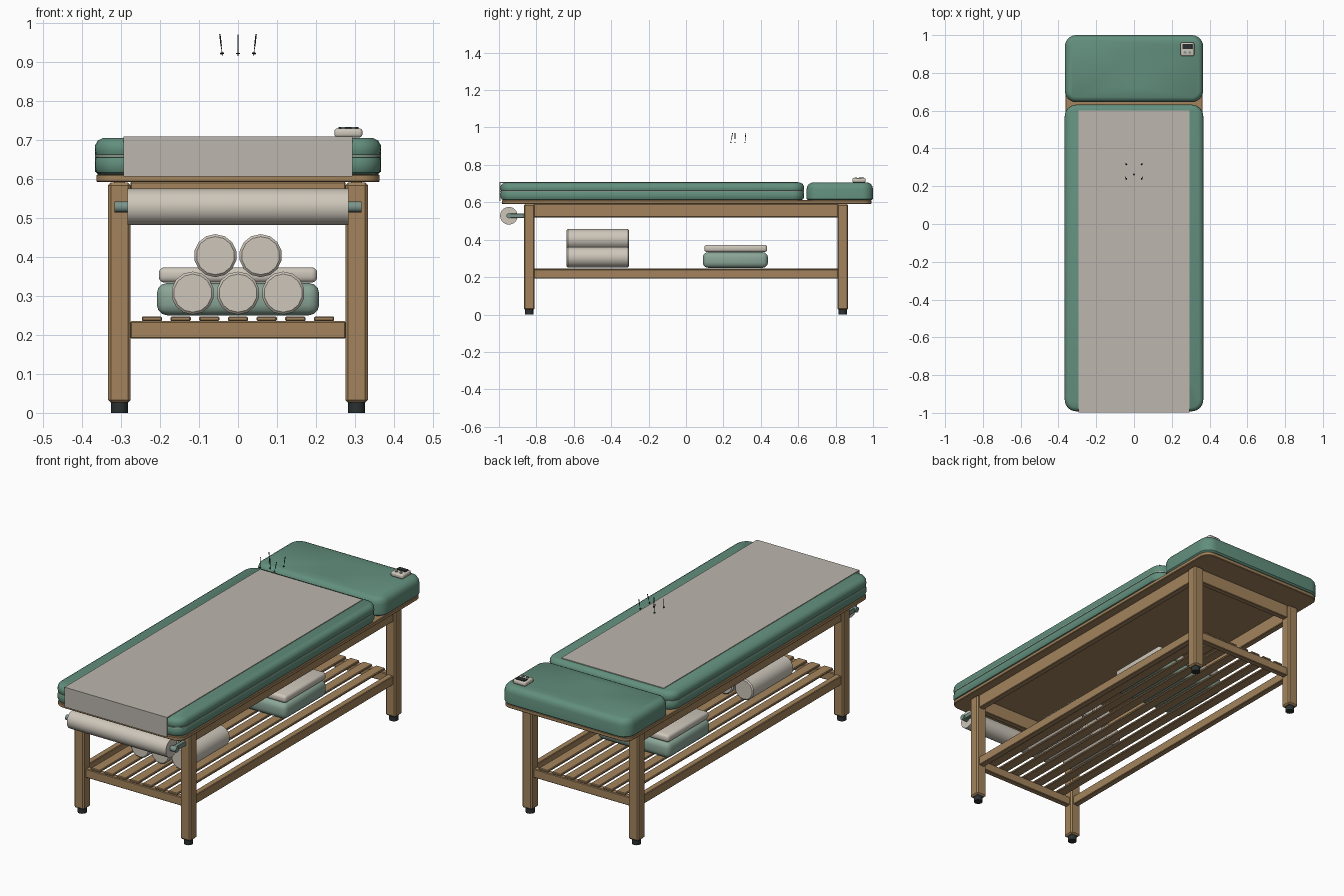
import bpy, bmesh, math
from mathutils import Vector, Matrix

if "Cube" in bpy.data.objects:
    bpy.data.objects.remove(bpy.data.objects["Cube"])


def material(name, rgb):
    m = bpy.data.materials.new(name)
    lin = [(c / 255 / 12.92 if c < 10 else ((c / 255 + 0.055) / 1.055) ** 2.4) for c in rgb]
    m.diffuse_color = (*lin, 1)
    m.use_nodes = True
    m.node_tree.nodes["Principled BSDF"].inputs["Base Color"].default_value = m.diffuse_color
    return m


WOOD = material("oak wood", (163, 132, 93))
GREEN = material("green vinyl", (98, 143, 125))
PIPING = material("pale piping", (172, 190, 174))
SHEET = material("paper sheet", (188, 182, 173))
TOWEL = material("cream towel", (205, 198, 186))
SAGE = material("sage towel", (139, 166, 151))
DARK = material("dark rubber", (42, 48, 48))
METAL = material("grey green metal", (122, 148, 138))


def finish(name, bm, mats, smooth=True):
    bmesh.ops.recalc_face_normals(bm, faces=bm.faces)
    me = bpy.data.meshes.new(name)
    bm.to_mesh(me)
    bm.free()
    ob = bpy.data.objects.new(name, me)
    bpy.context.collection.objects.link(ob)
    for m in mats:
        me.materials.append(m)
    if smooth:
        bpy.ops.object.select_all(action='DESELECT')
        ob.select_set(True)
        bpy.context.view_layer.objects.active = ob
        bpy.ops.object.shade_smooth_by_angle(angle=math.radians(35))
    return ob


def box(name, lo, hi, mat, bevel=0.0, seg=1):
    bm = bmesh.new()
    bmesh.ops.create_cube(bm, size=1)
    lo, hi = Vector(lo), Vector(hi)
    for v in bm.verts:
        v.co = Vector([(lo[i] + hi[i]) / 2 + v.co[i] * (hi[i] - lo[i]) for i in range(3)])
    if bevel:
        bmesh.ops.bevel(bm, geom=bm.edges[:], offset=bevel, segments=seg, affect='EDGES', profile=0.5)
    return finish(name, bm, [mat], seg > 1)


def rod(name, a, b, r, mat, sides=16, r2=None, bevel=0.0, smooth=True):
    a, b = Vector(a), Vector(b)
    bm = bmesh.new()
    bmesh.ops.create_cone(bm, cap_ends=True, segments=sides, radius1=r,
                          radius2=r if r2 is None else r2, depth=(b - a).length)
    if bevel:
        rim = [e for e in bm.edges if abs(e.verts[0].co.z - e.verts[1].co.z) < 1e-6]
        bmesh.ops.bevel(bm, geom=rim, offset=bevel, segments=1, affect='EDGES')
    rot = (b - a).to_track_quat('Z', 'Y').to_matrix().to_4x4()
    bm.transform(Matrix.Translation((a + b) / 2) @ rot)
    return finish(name, bm, [mat], smooth)


def pad(name, x, y0, y1, radius, layers, mats, strip=None):
    """Rounded rectangle outline lofted through (inset, z) layers."""
    bm = bmesh.new()
    rings = []
    for inset, z in layers:
        r = max(radius - inset, 0.012)
        ring = []
        for k, (sx, sy) in enumerate([(1, 1), (-1, 1), (-1, -1), (1, -1)]):
            cx = sx * (x - inset - r)
            cy = (y1 - inset - r) if sy > 0 else (y0 + inset + r)
            for i in range(7):
                t = math.pi / 2 * (k + i / 6)
                ring.append(bm.verts.new((cx + r * math.cos(t), cy + r * math.sin(t), z)))
        rings.append(ring)
    n = len(rings[0])
    for j in range(len(rings) - 1):
        for i in range(n):
            f = bm.faces.new((rings[j][i], rings[j][(i + 1) % n],
                              rings[j + 1][(i + 1) % n], rings[j + 1][i]))
            f.material_index = 1 if j == strip else 0
    bm.faces.new(rings[0][::-1])
    bm.faces.new(rings[-1])
    return finish(name, bm, mats)


# Frame: legs, feet, aprons and lower rails
for sx in (-1, 1):
    for sy in (-1, 1):
        x, y = 0.304 * sx, 0.838 * sy
        box("leg", (x - 0.029, y - 0.029, 0.026), (x + 0.029, y + 0.029, 0.59), WOOD, 0.007)
        rod("foot", (x, y, 0), (x, y, 0.03), 0.022, DARK, 12)
    xs = sorted((0.288 * sx, 0.32 * sx))
    box("side_apron", (xs[0], -0.812, 0.52), (xs[1], 0.812, 0.592), WOOD, 0.003)
    box("side_rail", (xs[0], -0.812, 0.193), (xs[1], 0.812, 0.24), WOOD, 0.003)
for sy in (-1, 1):
    ys = sorted((0.822 * sy, 0.852 * sy))
    box("end_apron", (-0.276, ys[0], 0.52), (0.276, ys[1], 0.592), WOOD, 0.003)
    box("end_rail", (-0.276, ys[0], 0.19), (0.276, ys[1], 0.235), WOOD, 0.003)

# Shelf slats
for i in range(7):
    x = (i - 3) * 0.0735
    box("shelf_slat", (x - 0.026, -0.85, 0.235), (x + 0.026, 0.85, 0.247), WOOD, 0.003)

# Top board
pad("top_board", 0.363, -0.985, 0.992, 0.05,
    [(0.003, 0.591), (0, 0.594), (0, 0.608), (0.003, 0.611)], [WOOD])

# Mattress with a piped seam
pad("mattress", 0.367, -0.992, 0.632, 0.062,
    [(0.018, 0.61), (0.006, 0.616), (0.0, 0.628), (0.0, 0.645), (0.003, 0.655), (0.001, 0.656),
     (0.001, 0.661), (0.003, 0.662), (0.0, 0.672), (0.001, 0.686), (0.008, 0.698), (0.022, 0.705)],
    [GREEN, PIPING], 5)

# Headrest with face opening
head = pad("headrest", 0.366, 0.645, 1.0, 0.06,
           [(0.008, 0.611), (0.0, 0.618), (0.0, 0.672), (0.004, 0.687), (0.012, 0.698), (0.026, 0.705)],
           [GREEN])
cut = rod("opening_cutter", (0, 0, 0.58), (0, 0, 0.75), 1, GREEN, 32)
for v in cut.data.vertices:
    v.co = (v.co.x * 0.07, 0.815 + v.co.y * 0.095, v.co.z)
cut.hide_render = True
cut.hide_viewport = True
mod = head.modifiers.new("opening", 'BOOLEAN')
mod.operation = 'DIFFERENCE'
mod.object = cut
mod.solver = 'EXACT'
floor = rod("opening_floor", (0, 0, 0.609), (0, 0, 0.616), 1, DARK, 32)
for v in floor.data.vertices:
    v.co = (v.co.x * 0.0705, 0.815 + v.co.y * 0.0955, v.co.z)

# Paper sheet draped over the front end
box("sheet_top", (-0.293, -0.998, 0.7035), (0.293, 0.6, 0.7085), SHEET)
box("sheet_drop", (-0.293, -0.998, 0.606), (0.293, -0.993, 0.7035), SHEET)

# Paper roll on its holder
rod("paper_roll", (-0.283, -0.947, 0.528), (0.283, -0.947, 0.528), 0.047, TOWEL, 28)
rod("roll_axle", (-0.316, -0.947, 0.528), (0.316, -0.947, 0.528), 0.014, METAL, 14)
for sx in (-1, 1):
    xs = sorted((0.287 * sx, 0.309 * sx))
    box("roll_bracket", (xs[0], -0.945, 0.516), (xs[1], -0.862, 0.54), METAL, 0.003)

# Stacked rolled towels
for x, z in [(-0.116, 0.307), (0, 0.307), (0.116, 0.307), (-0.058, 0.403), (0.058, 0.403)]:
    rod("rolled_towel", (x, -0.638, z), (x, -0.305, z), 0.055, TOWEL, 14, bevel=0.006)

# Folded towels
box("folded_towel_lower", (-0.208, 0.09, 0.25), (0.208, 0.438, 0.333), SAGE, 0.027, 3)
box("folded_towel_upper", (-0.203, 0.098, 0.334), (0.203, 0.434, 0.373), TOWEL, 0.014, 3)

# Hand control with screen and buttons
box("control_body", (0.247, 0.889, 0.706), (0.319, 0.961, 0.729), TOWEL, 0.008, 3)
box("control_screen", (0.257, 0.926, 0.727), (0.309, 0.953, 0.733), DARK, 0.001)
for x in (0.27, 0.296):
    rod("control_button", (x, 0.908, 0.727), (x, 0.908, 0.732), 0.007, METAL, 12)

# Fine needles hovering above the pad
for x, y in [(-0.04, 0.25), (0.04, 0.25), (0, 0.262), (-0.04, 0.315), (0.04, 0.315)]:
    lean = Vector((x * 0.16, (y - 0.262) * 0.08 + (0.012 if y < 0.26 else 0), 0.055))
    base = Vector((x, y - 0.012 if y < 0.26 else y, 0.915))
    rod("needle", base, base + lean, 0.0009, DARK, 6)
    rod("needle_grip", base + lean * 0.45, base + lean, 0.0018, DARK, 8)
    rod("needle_collar", base + lean * 0.08, base + lean * 0.14, 0.005, DARK, 8)
